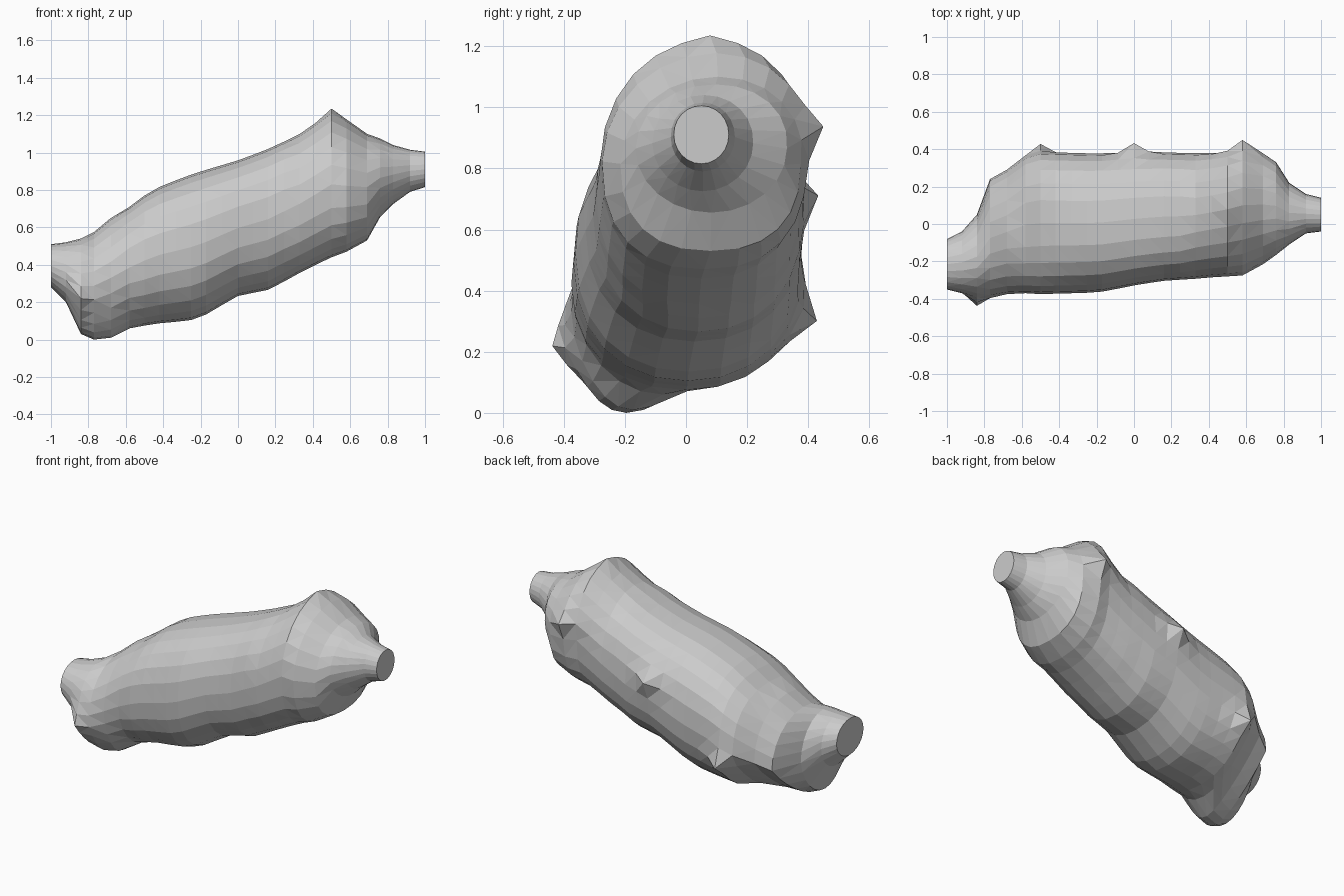
import bpy, bmesh, math
from mathutils import Vector

if "Cube" in bpy.data.objects:
    bpy.data.objects.remove(bpy.data.objects["Cube"])

SIDES = 24

# Body stations: x, top z, bottom z, min y, max y, shift of the back underside
stations = [
    (-1.00, 0.51, 0.28, -0.35, -0.08, 0), (-0.92, 0.52, 0.20, -0.37, -0.04, 0),
    (-0.84, 0.54, 0.03, -0.40, 0.05, -0.02), (-0.77, 0.575, 0.00, -0.39, 0.24, -0.12),
    (-0.68, 0.65, 0.01, -0.375, 0.29, -0.13), (-0.58, 0.71, 0.06, -0.37, 0.36, -0.07),
    (-0.50, 0.77, 0.075, -0.375, 0.385, -0.01), (-0.42, 0.82, 0.085, -0.375, 0.385, 0),
    (-0.25, 0.885, 0.10, -0.37, 0.38, 0), (-0.17, 0.91, 0.13, -0.365, 0.38, 0),
    (0.00, 0.96, 0.235, -0.33, 0.385, 0), (0.16, 1.02, 0.26, -0.305, 0.385, 0),
    (0.33, 1.10, 0.355, -0.295, 0.38, 0), (0.50, 1.22, 0.44, -0.28, 0.38, 0),
    (0.58, 1.175, 0.47, -0.275, 0.395, 0), (0.69, 1.10, 0.53, -0.215, 0.375, 0),
    (0.76, 1.075, 0.655, -0.165, 0.33, 0), (0.83, 1.04, 0.725, -0.11, 0.22, 0),
    (0.92, 1.015, 0.79, -0.05, 0.16, 0), (1.00, 1.005, 0.815, -0.04, 0.14, 0),
]

# Small pointed knobs: position, push direction
knobs = [
    (Vector((-0.50, 0.38, 0.30)), Vector((0, 0.06, -0.02))),
    (Vector((0.00, 0.38, 0.71)), Vector((0, 0.06, 0))),
    (Vector((0.58, 0.39, 0.95)), Vector((0, 0.05, 0.02))),
    (Vector((-0.84, -0.40, 0.21)), Vector((0, -0.045, 0))),
    (Vector((0.50, 0.08, 1.22)), Vector((0, 0, 0.015))),
]


def lerp(a, b, t):
    return tuple(p + (q - p) * t for p, q in zip(a, b))


def section(x, top, bottom, y0, y1, shift):
    """Rounded slice, with its underside and its upper end leaning sideways."""
    upper = 2.4 if -0.6 < x < 0.3 else 2.05
    lower = 2.4 if 0.3 < x < 0.73 else 2.0 if x < -0.55 or x > 0.73 else 2.2
    lean = 0.04 * max(0, 1 - abs(x - 0.58) / 0.28)
    yc, zc = (y0 + y1) / 2, (top + bottom) / 2
    for i in range(SIDES):
        a = 2 * math.pi * i / SIDES
        c, s = math.cos(a), math.sin(a)
        e = 2 / (upper if s >= 0 else lower)
        y = yc + (y1 - y0) / 2 * math.copysign(abs(c) ** e, c)
        z = zc + (top - bottom) / 2 * math.copysign(abs(s) ** e, s)
        y += shift * max(-s, 0) * (1 + c) + lean * max(s, 0) * (1 + 0.5 * c)
        yield y, z


# Lumpy body lofted through the stations
rows = []
for a, b in zip(stations, stations[1:]):
    n = max(1, round((b[0] - a[0]) / 0.08))
    rows += [lerp(a, b, k / n) for k in range(n)]
rows.append(stations[-1])

bm = bmesh.new()
rings = [[bm.verts.new((row[0], y, z)) for y, z in section(*row)] for row in rows]
for r, q in zip(rings, rings[1:]):
    for i in range(SIDES):
        j = (i + 1) % SIDES
        bm.faces.new((r[i], q[i], q[j], r[j]))

# Cut ends
bm.faces.new(rings[0])
bm.faces.new(list(reversed(rings[-1])))

# Soften the banding along the middle
ends = set(rings[0] + rings[-1])
bmesh.ops.smooth_vert(bm, verts=[v for v in bm.verts if abs(v.co.x) < 0.45],
                      factor=0.4, use_axis_y=True, use_axis_z=True)

# Pull out the knobs
for pos, push in knobs:
    centre = min(bm.verts, key=lambda v: (v.co - pos).length).co.copy()
    for v in bm.verts:
        if v not in ends:
            v.co += push * math.exp(-((v.co - centre).length / 0.07) ** 2)

bmesh.ops.triangulate(bm, faces=[f for f in bm.faces if len(f.verts) == 4])
bmesh.ops.recalc_face_normals(bm, faces=bm.faces[:])
mesh = bpy.data.meshes.new("lumpy_body")
bm.to_mesh(mesh)
bm.free()
body = bpy.data.objects.new("lumpy_body", mesh)
bpy.context.collection.objects.link(body)
